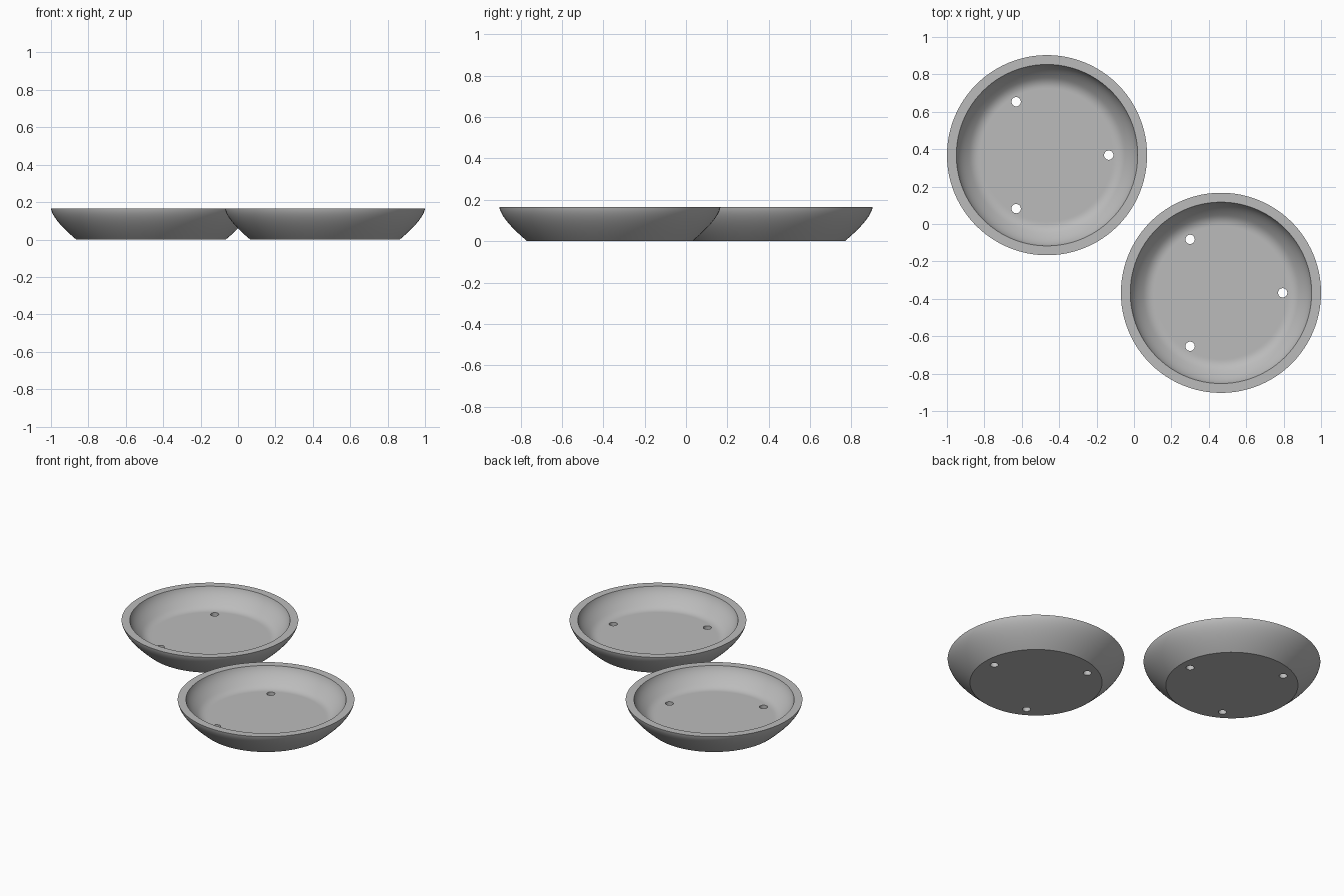
import bpy, bmesh, math

if "Cube" in bpy.data.objects:
    bpy.data.objects.remove(bpy.data.objects["Cube"])

SEGMENTS = 96

clay = bpy.data.materials.new("grey_ceramic")
clay.diffuse_color = (0.5, 0.5, 0.5, 1)
clay.use_nodes = True
clay.node_tree.nodes["Principled BSDF"].inputs["Base Color"].default_value = clay.diffuse_color


def arc(a, b, c, n):
    """Points along a quadratic curve from a to c, pulled towards b."""
    pts = []
    for i in range(n + 1):
        t = i / n
        pts.append(tuple((1 - t) ** 2 * p + 2 * t * (1 - t) * q + t * t * r
                         for p, q, r in zip(a, b, c)))
    return pts


# Saucer cross-section (radius, height): outer wall, flat rim, inner wall, floor fillet
outer = arc((0.40, 0), (0.525, 0.105), (0.535, 0.165), 12)
inner = arc((0.485, 0.165), (0.473, 0.12), (0.415, 0.071), 10)
fillet = arc((0.415, 0.071), (0.39, 0.05), (0.36, 0.05), 6)[1:]
profile = outer + inner + fillet + [(0.355, 0.05)]


def make_saucer(name, x, y):
    # Lathe the profile, then close the underside and the floor
    bm = bmesh.new()
    rings = []
    for r, z in profile:
        rings.append([bm.verts.new((r * math.cos(2 * math.pi * i / SEGMENTS),
                                    r * math.sin(2 * math.pi * i / SEGMENTS), z))
                      for i in range(SEGMENTS)])
    for low, high in zip(rings, rings[1:]):
        for i in range(SEGMENTS):
            j = (i + 1) % SEGMENTS
            bm.faces.new((low[i], low[j], high[j], high[i]))
    bm.faces.new(rings[0][::-1])
    bm.faces.new(rings[-1])
    bmesh.ops.recalc_face_normals(bm, faces=bm.faces)
    mesh = bpy.data.meshes.new(name)
    bm.to_mesh(mesh)
    bm.free()
    mesh.materials.append(clay)
    saucer = bpy.data.objects.new(name, mesh)
    bpy.context.collection.objects.link(saucer)
    saucer.location = (x, y, 0)

    # Three drain holes through the floor
    for k in range(3):
        a = k * 2 * math.pi / 3
        bpy.ops.mesh.primitive_cylinder_add(
            vertices=24, radius=0.025, depth=0.2,
            location=(x + 0.33 * math.cos(a), y + 0.33 * math.sin(a), 0.03))
        cutter = bpy.context.object
        cutter.name = "hole_cutter"
        cutter.hide_render = True
        cutter.data.materials.append(clay)
        cut = saucer.modifiers.new("drain_hole", 'BOOLEAN')
        cut.operation = 'DIFFERENCE'
        cut.solver = 'EXACT'
        cut.object = cutter
        bpy.context.view_layer.objects.active = saucer
        bpy.ops.object.modifier_apply(modifier=cut.name)
        bpy.data.objects.remove(cutter)

    # Smooth walls with crisp rim, base and hole edges
    bpy.ops.object.select_all(action='DESELECT')
    saucer.select_set(True)
    bpy.context.view_layer.objects.active = saucer
    bpy.ops.object.shade_smooth_by_angle(angle=math.radians(30))


make_saucer("back_left_saucer", -0.465, 0.368)
make_saucer("front_right_saucer", 0.465, -0.368)
